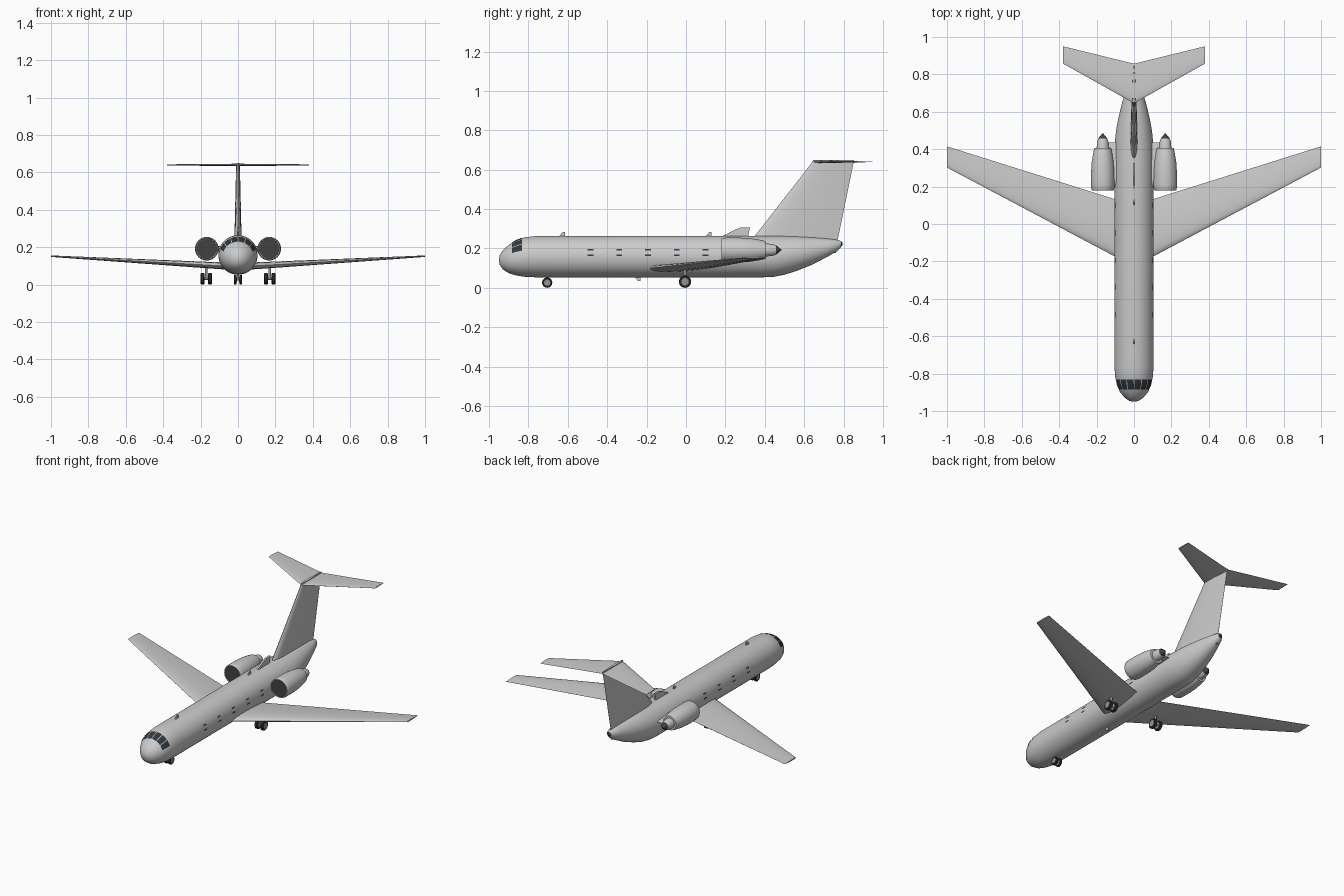
import bpy, bmesh, math
from mathutils import Vector

if "Cube" in bpy.data.objects:
    bpy.data.objects.remove(bpy.data.objects["Cube"], do_unlink=True)


def material(name, rgb):
    m = bpy.data.materials.new(name)
    m.use_nodes = True
    m.diffuse_color = (*rgb, 1)
    m.node_tree.nodes["Principled BSDF"].inputs["Base Color"].default_value = (*rgb, 1)
    return m


BODY = material("light grey paint", (0.6, 0.6, 0.6))
GLASS = material("dark glass", (0.03, 0.04, 0.05))
RUBBER = material("black rubber", (0.03, 0.03, 0.03))
METAL = material("mid grey metal", (0.3, 0.3, 0.31))
DARK = material("dark engine metal", (0.05, 0.055, 0.06))


def finish(name, bm, mat, smooth=True):
    bmesh.ops.recalc_face_normals(bm, faces=bm.faces)
    me = bpy.data.meshes.new(name)
    bm.to_mesh(me)
    bm.free()
    me.materials.append(mat)
    ob = bpy.data.objects.new(name, me)
    bpy.context.collection.objects.link(ob)
    if smooth:
        bpy.ops.object.select_all(action="DESELECT")
        ob.select_set(True)
        bpy.context.view_layer.objects.active = ob
        bpy.ops.object.shade_smooth_by_angle(angle=math.radians(35))
    return ob


def loft(name, rings, mat, caps=True, closed=True):
    """Skin a list of point rings with quads."""
    bm = bmesh.new()
    rows = [[bm.verts.new(p) for p in ring] for ring in rings]
    n = len(rows[0])
    for a, b in zip(rows, rows[1:]):
        for i in range(n if closed else n - 1):
            j = (i + 1) % n
            bm.faces.new((a[i], a[j], b[j], b[i]))
    if caps:
        bm.faces.new(rows[0])
        bm.faces.new(rows[-1])
    return finish(name, bm, mat)


def revolve(name, profile, x, z, mat, sides=32, caps=True):
    """Turn (y, radius) pairs about a line along y."""
    turn = [2 * math.pi * i / sides for i in range(sides)]
    return loft(name, [[(x + r * math.cos(t), y, z + r * math.sin(t)) for t in turn]
                       for y, r in profile], mat, caps)


def rod(name, a, b, radius, mat, sides=16):
    a, b = Vector(a), Vector(b)
    bm = bmesh.new()
    bmesh.ops.create_cone(bm, cap_ends=True, segments=sides, radius1=radius,
                          radius2=radius, depth=(b - a).length)
    bm.transform((b - a).to_track_quat("Z", "Y").to_matrix().to_4x4())
    bmesh.ops.translate(bm, verts=bm.verts, vec=(a + b) / 2)
    return finish(name, bm, mat)


def foil(name, stations, mat, upright=False):
    """Aerofoil surface; station = span, leading y, height, chord, thickness."""
    steps = [(1 - math.cos(math.pi * i / 10)) / 2 for i in range(11)]

    def half(c):
        return 2.969 * c ** 0.5 / 2 - 0.63 * c - 1.758 * c * c + 1.4215 * c ** 3 - 0.5075 * c ** 4

    outline = [(c, half(c)) for c in steps] + [(c, -half(c)) for c in steps[-1:0:-1]]
    rings = []
    for s, y, z, chord, thick in stations:
        rings.append([(z + t * thick, y + c * chord, s) if upright
                      else (s, y + c * chord, z + t * thick) for c, t in outline])
    return loft(name, rings, mat)


def blade(name, outline, width, mat):
    """Upright plate from a (y, z) outline."""
    return loft(name, [[(x, y, z) for y, z in outline] for x in (-width / 2, width / 2)], mat)


# Fuselage: y, half width, top, bottom
HULL = [(-0.95, 0.005, 0.147, 0.137), (-0.946, 0.024, 0.167, 0.116),
        (-0.93, 0.049, 0.191, 0.093), (-0.90, 0.074, 0.218, 0.074),
        (-0.86, 0.092, 0.242, 0.062), (-0.82, 0.1, 0.256, 0.056),
        (-0.76, 0.105, 0.263, 0.053), (0.38, 0.105, 0.264, 0.053),
        (0.44, 0.102, 0.264, 0.055), (0.5, 0.096, 0.264, 0.066),
        (0.56, 0.085, 0.262, 0.085), (0.64, 0.066, 0.257, 0.117),
        (0.72, 0.043, 0.25, 0.158), (0.77, 0.026, 0.243, 0.188),
        (0.788, 0.013, 0.237, 0.208)]


def hull_point(y, angle, lift=0.0):
    for a, b in zip(HULL, HULL[1:]):
        if a[0] <= y <= b[0]:
            f = (y - a[0]) / (b[0] - a[0])
            w, top, low = (p + (q - p) * f for p, q in zip(a[1:], b[1:]))
            return ((w + lift) * math.cos(angle), y,
                    (top + low) / 2 + ((top - low) / 2 + lift) * math.sin(angle))


loft("fuselage", [[hull_point(h[0], 2 * math.pi * i / 48) for i in range(48)] for h in HULL], BODY)
revolve("tail_tip", [(0.775, 0.014), (0.79, 0.012), (0.795, 0.006)], 0, 0.222, DARK, 12)


def hull_plate(name, y0, y1, a0, a1, mat):
    rings = [[hull_point(y0 + (y1 - y0) * i / 5, math.radians(a0 + (a1 - a0) * j / 4), 0.0025)
              for j in range(5)] for i in range(6)]
    return loft(name, rings, mat, caps=False, closed=False)


# Cockpit panes and cabin window strips
for k in range(6):
    start = 20 + k * 23.6
    hull_plate(f"cockpit_pane_{k + 1}", -0.885, -0.832, start, start + 21, GLASS)
for k in range(5):
    y = -0.5 + k * 0.146
    for a in (1.5, 17):
        hull_plate("left_cabin_window", y, y + 0.03, a, a + 4.5, GLASS)
        hull_plate("right_cabin_window", y, y + 0.03, 180 - a, 175.5 - a, GLASS)

# Fin and tailplane
foil("fin", [(0.2, 0.3, 0, 0.46, 0.04), (0.264, 0.35, 0, 0.425, 0.038),
             (0.645, 0.647, 0, 0.206, 0.02)], BODY, upright=True)
foil("fin_cap", [(0.633, 0.642, 0, 0.214, 0.022), (0.65, 0.645, 0, 0.208, 0.016)], BODY, upright=True)
foil("tailplane", [(-0.38, 0.858, 0.64, 0.092, 0.006), (0, 0.645, 0.64, 0.212, 0.013),
                   (0.38, 0.858, 0.64, 0.092, 0.006)], BODY)

# Antennas and spine scoop
blade("spine_scoop", [(0.175, 0.258), (0.25, 0.295), (0.275, 0.305), (0.325, 0.307), (0.315, 0.258)],
      0.012, BODY)
for name, y, z, up in (("front_antenna", -0.645, 0.26, 1), ("rear_antenna", 0.1, 0.26, 1),
                       ("belly_antenna", -0.262, 0.057, -1)):
    blade(name, [(y, z), (y + 0.018, z + up * 0.023), (y + 0.03, z + up * 0.023), (y + 0.03, z)],
          0.007, BODY)
blade("tail_skid", [(0.735, 0.185), (0.745, 0.176), (0.762, 0.178), (0.765, 0.2)], 0.01, METAL)


def wheel(name, x, y, r, width):
    bm = bmesh.new()
    profile = [(-0.5, 0.62), (-0.5, 0.86), (-0.3, 1), (0.3, 1), (0.5, 0.86), (0.5, 0.62)]
    bm.free()
    turn = [2 * math.pi * i / 24 for i in range(24)]
    loft(name + "_tyre", [[(x + w * width, y + q * r * math.cos(t), r + q * r * math.sin(t))
                           for t in turn] for w, q in profile], RUBBER)
    rod(name + "_hub", (x - width * 0.53, y, r), (x + width * 0.53, y, r), r * 0.6, METAL, 24)


for side, s in (("left", 1), ("right", -1)):
    # Swept wing
    foil(f"{side}_wing", [(0, -0.228, 0.098, 0.34, 0.04), (s * 0.1, -0.175, 0.101, 0.307, 0.037),
                          (s, 0.302, 0.152, 0.113, 0.008)], BODY)

    # Engine pod, intake, fan and exhaust
    x, z = s * 0.167, 0.192
    revolve(f"{side}_nacelle", [(0.19, 0.053), (0.182, 0.055), (0.18, 0.058), (0.185, 0.061),
                                (0.21, 0.063), (0.27, 0.063), (0.33, 0.059), (0.38, 0.051),
                                (0.405, 0.045), (0.405, 0.033), (0.44, 0.03), (0.458, 0.024),
                                (0.458, 0.015)], x, z, BODY, caps=False)
    revolve(f"{side}_intake", [(0.1835, 0.0545), (0.19, 0.0528), (0.215, 0.05), (0.216, 0.01)], x, z, DARK)
    revolve(f"{side}_spinner", [(0.192, 0.002), (0.197, 0.008), (0.215, 0.015)], x, z, METAL, 20)
    for k in range(14):
        t = 2 * math.pi * k / 14
        rod(f"{side}_fan_blade", (x + 0.012 * math.cos(t), 0.212, z + 0.012 * math.sin(t)),
            (x + 0.047 * math.cos(t), 0.212, z + 0.047 * math.sin(t)), 0.002, GLASS, 6)
    revolve(f"{side}_exhaust_cone", [(0.45, 0.023), (0.46, 0.022), (0.484, 0.002)], x, z, DARK, 20)
    foil(f"{side}_pylon", [(s * 0.07, 0.2, z, 0.235, 0.03), (s * 0.15, 0.2, z, 0.235, 0.03)], BODY)

    # Landing gear
    wheel(f"{side}_outer_main_wheel", s * 0.19, -0.005, 0.031, 0.02)
    wheel(f"{side}_inner_main_wheel", s * 0.15, -0.005, 0.031, 0.02)
    rod(f"{side}_main_axle", (s * 0.15, -0.005, 0.031), (s * 0.19, -0.005, 0.031), 0.006, METAL)
    rod(f"{side}_main_strut", (s * 0.17, -0.005, 0.028), (s * 0.17, -0.005, 0.1), 0.007, METAL)
    wheel(f"{side}_nose_wheel", s * 0.0145, -0.705, 0.026, 0.015)

rod("nose_strut", (0, -0.705, 0.022), (0, -0.705, 0.07), 0.006, METAL)
rod("nose_axle", (-0.0145, -0.705, 0.026), (0.0145, -0.705, 0.026), 0.005, METAL)
